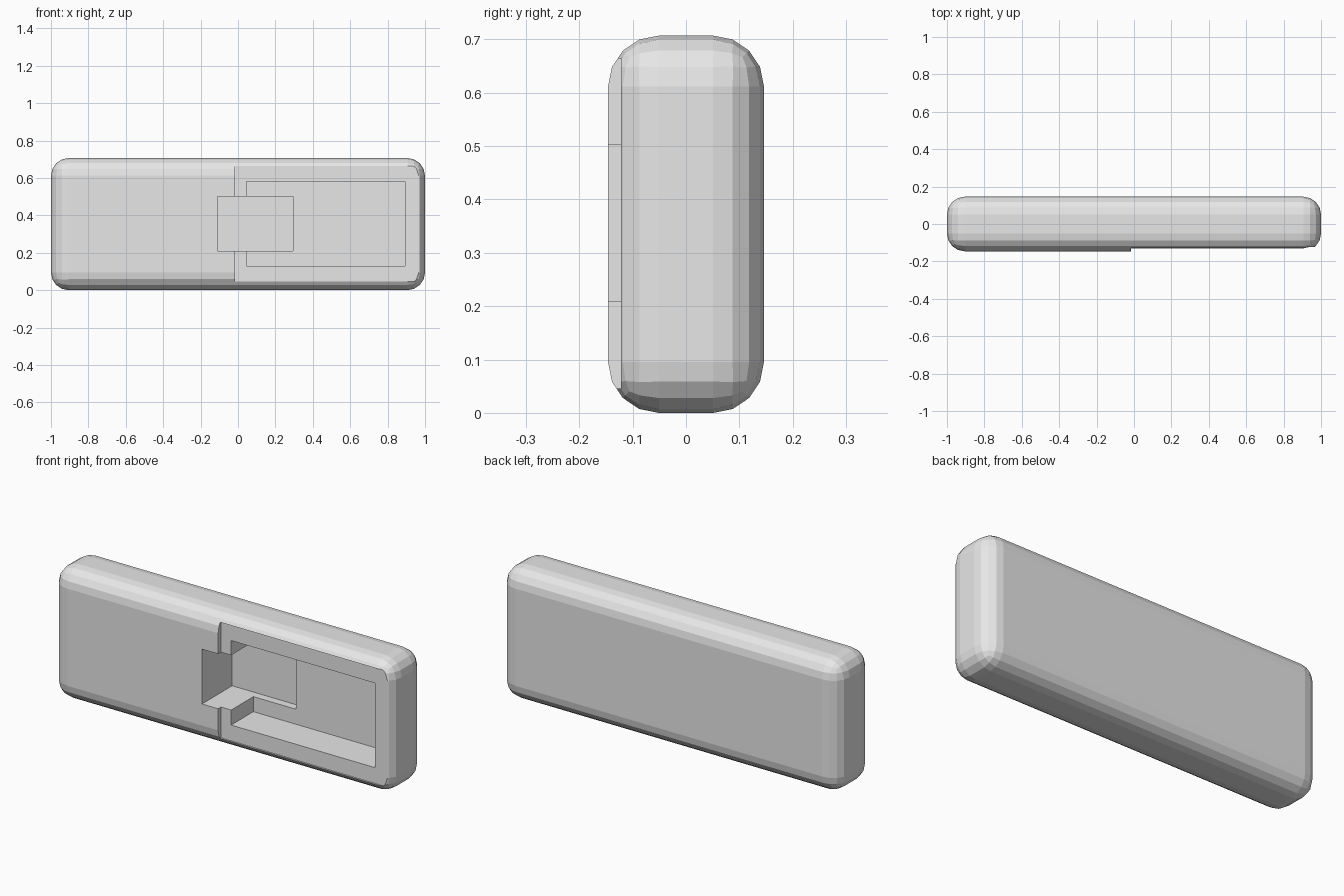
import bpy, bmesh

if "Cube" in bpy.data.objects:
    bpy.data.objects.remove(bpy.data.objects["Cube"])

grey = bpy.data.materials.new("plain_grey")
grey.diffuse_color = (0.8, 0.8, 0.8, 1)
grey.use_nodes = True
grey.node_tree.nodes["Principled BSDF"].inputs["Base Color"].default_value = grey.diffuse_color


def box(name, x, y, z):
    """Box from (min, max) ranges on each axis."""
    bm = bmesh.new()
    bmesh.ops.create_cube(bm, size=1)
    for v in bm.verts:
        v.co = [r[0] if c < 0 else r[1] for c, r in zip(v.co, (x, y, z))]
    mesh = bpy.data.meshes.new(name)
    bm.to_mesh(mesh)
    bm.free()
    mesh.materials.append(grey)
    ob = bpy.data.objects.new(name, mesh)
    bpy.context.collection.objects.link(ob)
    return ob


# Rounded slab body
body = box("case_body", (-1, 1), (-0.146, 0.146), (0, 0.707))
bevel = body.modifiers.new("rounded_edges", "BEVEL")
bevel.width = 0.095
bevel.segments = 4

# Shallow front recess (open to the right), pocket, and deeper slot
cuts = {
    "recess_cutter": ((-0.015, 1.1), (-0.3, -0.122), (0.046, 0.664)),
    "pocket_cutter": ((0.045, 0.893), (-0.31, 0.065), (0.13, 0.58)),
    "slot_cutter": ((-0.11, 0.295), (-0.32, 0.108), (0.21, 0.502)),
}
cutters = []
for name, ranges in cuts.items():
    cutter = box(name, *ranges)
    cutter.hide_render = True
    cutter.display_type = 'WIRE'
    cutters.append(cutter)
    mod = body.modifiers.new(name, "BOOLEAN")
    mod.operation = 'DIFFERENCE'
    mod.solver = 'EXACT'
    mod.object = cutter

# Apply the modifiers and remove the cutters
bpy.context.view_layer.update()
deps = bpy.context.evaluated_depsgraph_get()
mesh = bpy.data.meshes.new_from_object(body.evaluated_get(deps))
body.modifiers.clear()
body.data = mesh
for cutter in cutters:
    bpy.data.objects.remove(cutter)
